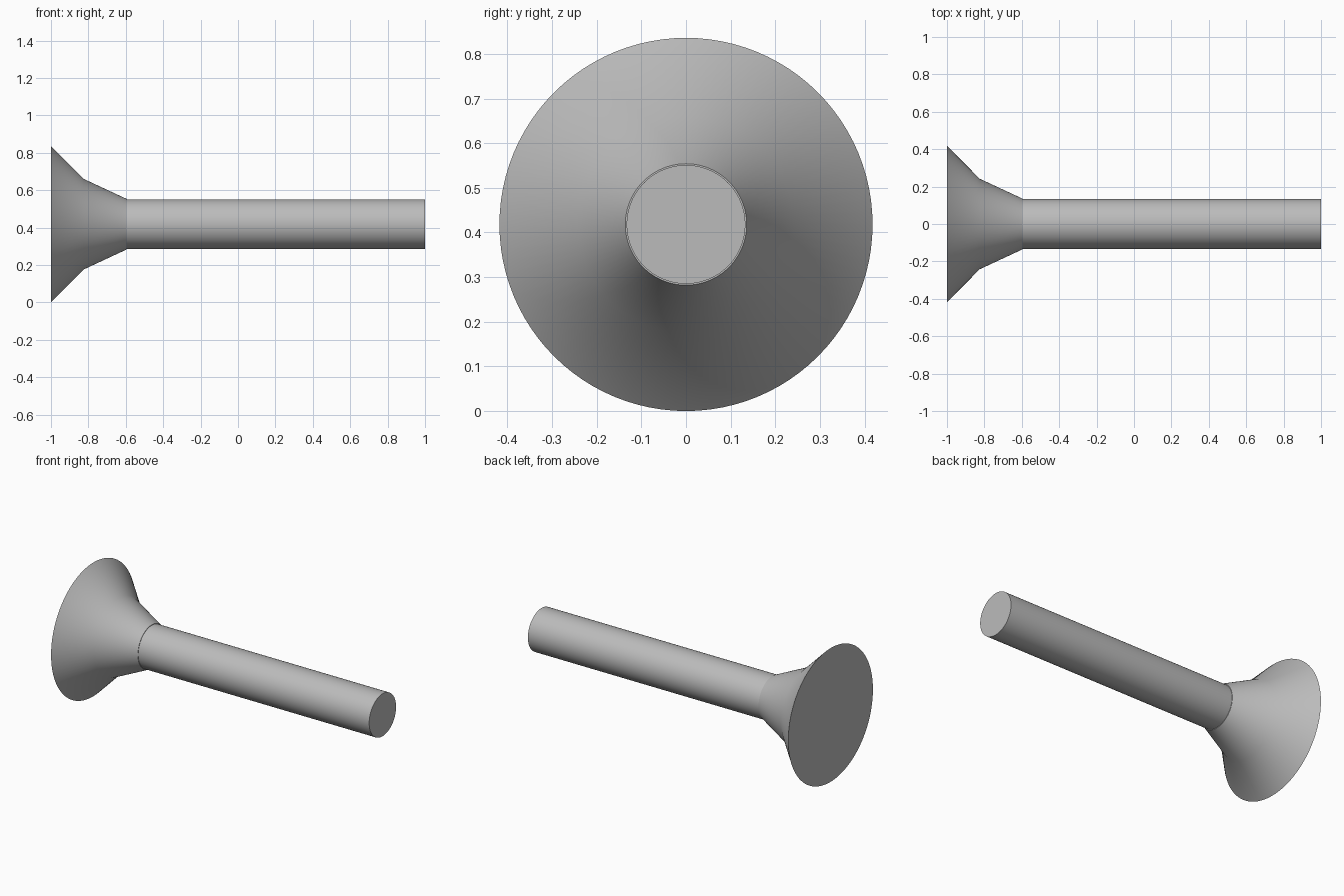
import bpy
import math
import bmesh

cube = bpy.data.objects.get("Cube")
if cube:
    bpy.data.objects.remove(cube, do_unlink=True)

SEGMENTS = 96
AXIS_HEIGHT = 0.418

# Plain grey metal
grey = bpy.data.materials.new("grey")
grey.use_nodes = True
colour = (0.5, 0.5, 0.5, 1)
grey.diffuse_color = colour
grey.node_tree.nodes["Principled BSDF"].inputs["Base Color"].default_value = colour


def lathe(name, profile, sharp_angle):
    """Turn (x, radius) points around the long axis and cap both ends."""
    bm = bmesh.new()
    rings = []
    for x, r in profile:
        angles = [math.tau * i / SEGMENTS for i in range(SEGMENTS)]
        rings.append([bm.verts.new((x, r * math.cos(a), r * math.sin(a))) for a in angles])
    for a, b in zip(rings, rings[1:]):
        for i in range(SEGMENTS):
            j = (i + 1) % SEGMENTS
            bm.faces.new((a[i], a[j], b[j], b[i]))
    bm.faces.new(rings[0])
    bm.faces.new(rings[-1])
    bmesh.ops.recalc_face_normals(bm, faces=bm.faces)
    mesh = bpy.data.meshes.new(name)
    bm.to_mesh(mesh)
    bm.free()
    mesh.materials.append(grey)
    obj = bpy.data.objects.new(name, mesh)
    obj.location.z = AXIS_HEIGHT
    bpy.context.collection.objects.link(obj)
    bpy.ops.object.select_all(action="DESELECT")
    obj.select_set(True)
    bpy.context.view_layer.objects.active = obj
    bpy.ops.object.shade_smooth_by_angle(angle=math.radians(sharp_angle))
    return obj


# Flared head: steep outer cone blending into a gentler neck
lathe("flared_head", [(-1, 0.418), (-0.825, 0.242), (-0.597, 0.136)], 35)

# Straight round shaft
lathe("shaft", [(-0.6, 0.133), (1, 0.133)], 35)
